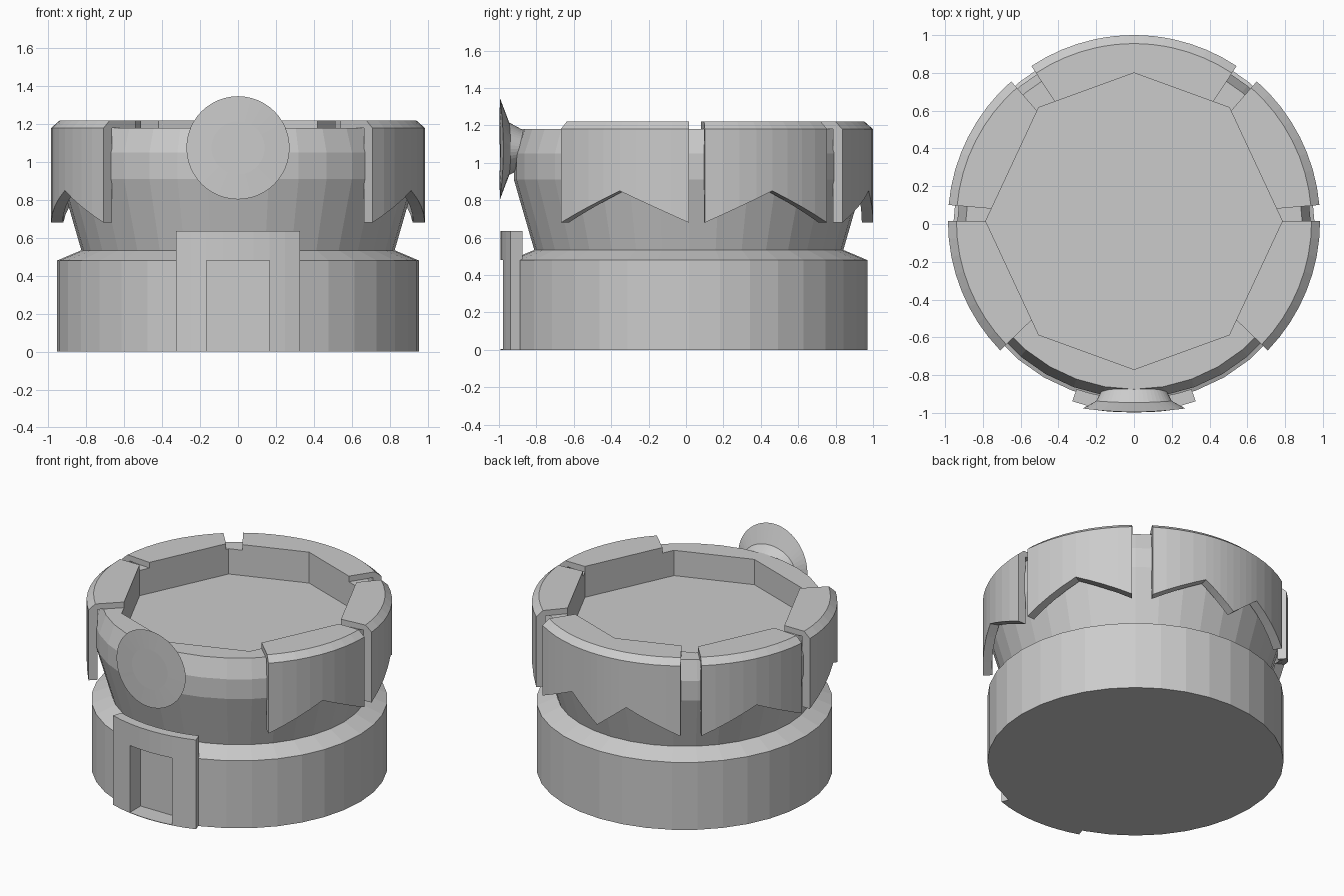
import bpy, bmesh
from math import sin, cos, radians, pi

cube = bpy.data.objects.get("Cube")
if cube:
    bpy.data.objects.remove(cube)

CY = 0.015  # y of the round body's axis

grey = bpy.data.materials.new("stone_grey")
grey.use_nodes = True
grey.diffuse_color = (0.6, 0.6, 0.6, 1)
grey.node_tree.nodes["Principled BSDF"].inputs["Base Color"].default_value = (0.6, 0.6, 0.6, 1)


def skin(name, rings, closed):
    """Join equal loops of points into a solid; closed also joins last to first."""
    bm = bmesh.new()
    loops = [[bm.verts.new(p) for p in ring] for ring in rings]
    pairs = list(zip(loops, loops[1:]))
    if closed:
        pairs.append((loops[-1], loops[0]))
    for a, b in pairs:
        for i in range(len(a)):
            j = (i + 1) % len(a)
            bm.faces.new((a[i], a[j], b[j], b[i]))
    if not closed:
        bm.faces.new(loops[0])
        bm.faces.new(loops[-1])
    bmesh.ops.recalc_face_normals(bm, faces=bm.faces)
    mesh = bpy.data.meshes.new(name)
    bm.to_mesh(mesh)
    bm.free()
    mesh.materials.append(grey)
    ob = bpy.data.objects.new(name, mesh)
    bpy.context.collection.objects.link(ob)
    return ob


def polar(r, deg, z):
    return (r * cos(radians(deg)), CY + r * sin(radians(deg)), z)


def octagon(deg):
    """Radius of the eight-sided basin wall in a given direction."""
    d = deg % 180
    d = min(d, 180 - d)
    a, b = (0, 50) if d <= 50 else (50, 90)
    return 0.785 * cos(radians(b - a) / 2) / cos(radians(d - (a + b) / 2))


TURN = range(0, 360, 10)


def lathe(name, profile):
    return skin(name, [[polar(r(d) if callable(r) else r, d, z) for d in TURN]
                       for r, z in profile], False)


# Round base and flared bowl with the eight-sided basin
base = lathe("base", [(0.955, 0), (0.955, 0.48), (0.825, 0.535)])
lathe("bowl", [(0.825, 0.53), (0.935, 0.91), (0.935, 1.05), (0.89, 1.18),
               (octagon, 1.18), (octagon, 1.0)])


# Wall panels with a zigzag lower edge, given as (angle, height) keys
def panel(name, keys):
    rings = []
    for (a, za), (b, zb) in zip(keys, keys[1:]):
        for i in range(5):
            if i == 0 and rings:
                continue
            t = i / 4
            d, low = a + (b - a) * t, za + (zb - za) * t
            o = octagon(d)
            section = [(0.985, low), (0.985, 1.18), (0.94, 1.22), (o, 1.22),
                       (o, 1.18), (0.925, 1.18), (0.925, low)]
            rings.append([polar(r, d, z) for r, z in section])
    skin(name, rings, False)


LOW, HIGH = 0.68, 0.85
for part, angles in (("front", (-44, -22, 0)), ("rear", (5, 27, 48.7))):
    for side in ("left", "right"):
        keys = [(d if side == "left" else 180 - d, z)
                for d, z in zip(angles, (LOW, HIGH, LOW))]
        panel(f"{part}_{side}_panel", keys)
panel("back_panel", [(56.5, LOW), (77.5, HIGH), (90, LOW), (102.5, HIGH), (123.5, LOW)])

# Curved door surround on the front
surround = skin("door_surround",
                [[polar(r, 270 + 18.9 * i / 4, z) for r, z in
                  ((0.94, 0), (1.008, 0), (1.008, 0.635), (0.94, 0.635))]
                 for i in range(-4, 5)], False)

# Doorway recess cut through the surround and into the base
cutter = skin("doorway_cutter",
              [[(-0.165, y, 0.004), (0.165, y, 0.004), (0.165, y, 0.48), (-0.165, y, 0.48)]
               for y in (-1.2, -0.86)], False)
cutter.hide_render = True
for ob in (base, surround):
    mod = ob.modifiers.new("doorway", "BOOLEAN")
    mod.operation = "DIFFERENCE"
    mod.solver = "EXACT"
    mod.object = cutter
    bpy.context.view_layer.objects.active = ob
    bpy.ops.object.modifier_apply(modifier=mod.name)
bpy.data.objects.remove(cutter)

# Round medallion on a flared neck, its face bowed like the wall
rings = []
for rx, rz, y, bow in ((0.16, 0.1, -0.84, 0), (0.17, 0.105, -0.88, 0),
                       (0.2, 0.14, -0.945, 0.2), (0.272, 0.272, -0.995, 0.25),
                       (0.14, 0.14, -0.997, 0.25)):
    ring = []
    for i in range(48):
        a = 2 * pi * i / 48
        x = rx * cos(a)
        ring.append((x, y + bow * x * x, 1.075 + rz * sin(a)))
    rings.append(ring)
skin("medallion", rings, False)
